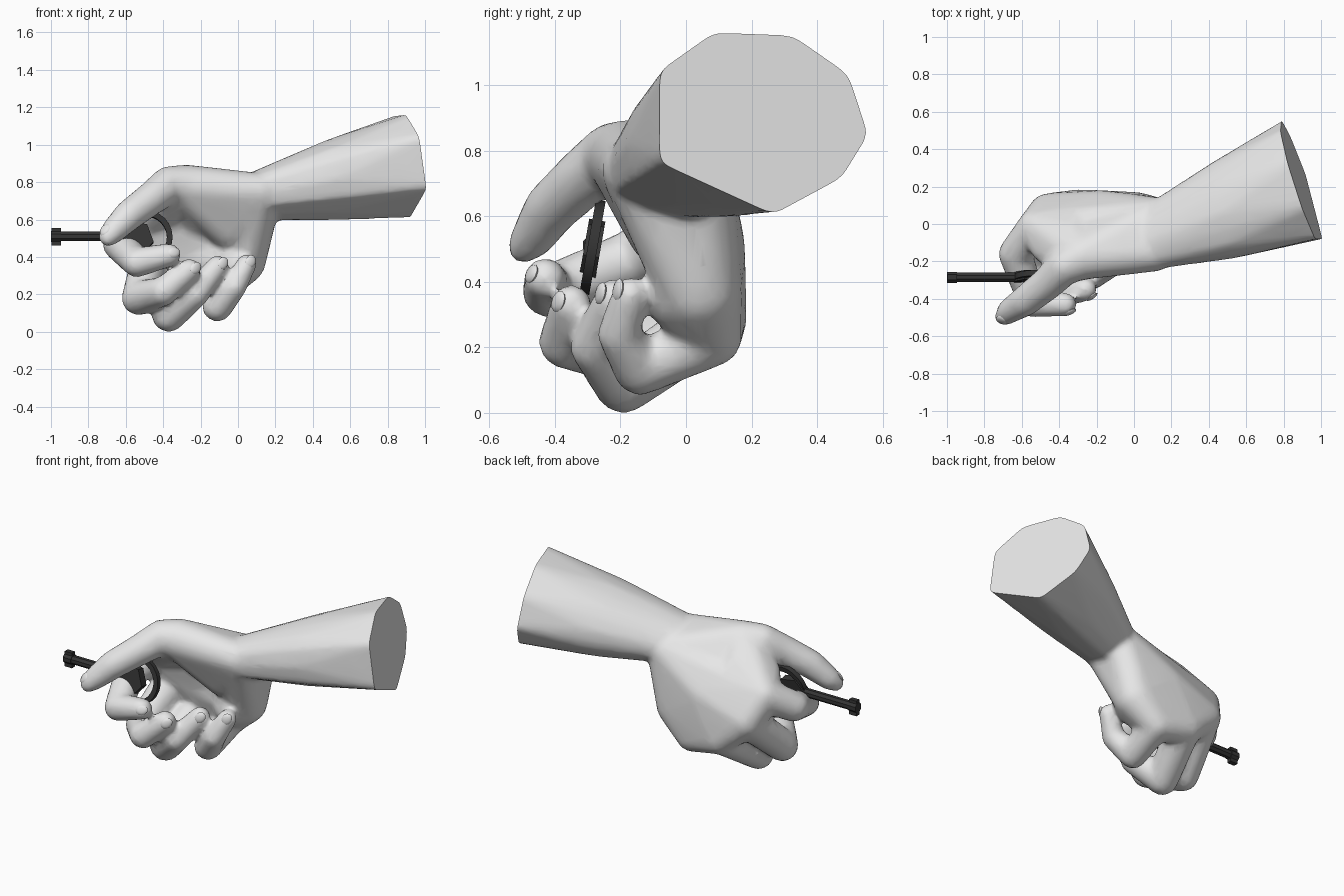
import bpy, bmesh, math
from mathutils import Vector, Matrix

if "Cube" in bpy.data.objects:
    bpy.data.objects.remove(bpy.data.objects["Cube"])


def material(name, c):
    m = bpy.data.materials.new(name)
    m.diffuse_color = (c[0], c[1], c[2], 1)
    m.use_nodes = True
    m.node_tree.nodes["Principled BSDF"].inputs["Base Color"].default_value = m.diffuse_color
    return m


SKIN = material("pale grey", (0.8, 0.8, 0.8))
DARK = material("dark metal", (0.035, 0.035, 0.035))

ball = bmesh.new()
bmesh.ops.create_icosphere(ball, subdivisions=3, radius=1)
DIRS = [v.co.copy() for v in ball.verts]
ball.free()


def make_object(name, bm, mat, angle=40):
    me = bpy.data.meshes.new(name)
    bm.to_mesh(me)
    bm.free()
    ob = bpy.data.objects.new(name, me)
    bpy.context.collection.objects.link(ob)
    me.materials.append(mat)
    bpy.ops.object.select_all(action='DESELECT')
    ob.select_set(True)
    bpy.context.view_layer.objects.active = ob
    bpy.ops.object.shade_smooth_by_angle(angle=math.radians(angle))
    return ob


body = bmesh.new()


def add_hull(points):
    """Add the convex hull of a point cloud to the body."""
    bm = bmesh.new()
    for p in points:
        bm.verts.new(p)
    bmesh.ops.convex_hull(bm, input=bm.verts[:])
    bmesh.ops.delete(bm, geom=[v for v in bm.verts if not v.link_faces], context='VERTS')
    bmesh.ops.recalc_face_normals(bm, faces=bm.faces[:])
    me = bpy.data.meshes.new("temp")
    bm.to_mesh(me)
    bm.free()
    body.from_mesh(me)
    bpy.data.meshes.remove(me)


def blob(*balls):
    """Hull around balls given as (x, y, z, radius)."""
    add_hull([Vector(b[:3]) + d * b[3] for b in balls for d in DIRS])


def chain(*balls):
    for a, b in zip(balls, balls[1:]):
        blob(a, b)


# palm: wrist, heel, knuckles and the back of the hand
wrist_in, wrist_out = (.11, -.15, .745, .105), (.11, .03, .69, .115)
heel = (.02, .04, .38, .13)
back = (-.17, .065, .52, .115)
k1, k2 = (-.525, -.02, .565, .10), (-.46, .06, .42, .105)
k3, k4 = (-.30, .085, .28, .10), (-.10, .08, .23, .09)
thumb0 = (-.28, -.18, .775, .12)
web = (-.33, -.06, .68, .10)
blob(wrist_in, wrist_out, back, thumb0)
blob(wrist_out, back, k1, k2, k3, k4)
blob(wrist_in, wrist_out, back, heel)
blob(back, k1, k2, web)
blob(back, k2, k3, heel)
blob(back, k3, k4, heel)
blob(wrist_in, thumb0, (-.05, -.06, .56, .12))
blob(thumb0, web, k1, (-.47, -.14, .65, .075))
blob(heel, (-.02, -.02, .36, .11), k4, wrist_out)

# thumb and four curled fingers
chain(thumb0, (-.37, -.225, .785, .10), (-.46, -.315, .715, .09), (-.58, -.41, .625, .083),
      (-.665, -.465, .54, .068), (-.695, -.495, .505, .05))
chain(k1, (-.635, -.16, .47, .09), (-.54, -.42, .37, .08), (-.37, -.43, .41, .064))
chain(k2, (-.53, -.20, .18, .093), (-.40, -.37, .215, .08), (-.26, -.35, .33, .063))
chain(k3, (-.37, -.19, .09, .092), (-.23, -.28, .20, .074), (-.11, -.22, .35, .06))
chain(k4, (-.11, -.14, .135, .082), (-.02, -.205, .24, .066), (.045, -.17, .36, .056))

# forearm running past its slanted cut, rounder towards the wrist
CUT = Vector((1, .325, .14))
rim = [(-.075, 1.04), (.09, 1.155), (.325, 1.145), (.49, 1.03),
       (.55, .85), (.47, .72), (.265, .61), (-.075, .765)]
arm = []
for i, (y, z) in enumerate(rim):
    y2, z2 = rim[(i + 1) % 8]
    for (py, pz, swell) in ((y, z, 0), ((y + y2) / 2, (z + z2) / 2, .07)):
        end = Vector((1.088 - .325 * py - .14 * pz, py, pz))
        dy, dz = py - .235, pz - .88
        start = Vector((.05, -.075 + dy * .53 * (1 + swell), .715 + dz * .45 * (1 + swell)))
        mid = start.lerp(end, .5) + Vector((0, dy, dz)) * (.03 + swell * .7)
        arm += [start, mid, start.lerp(end, 1.12)]
add_hull(arm)

# fuse the parts into one skin
raw = make_object("raw_hand", body, SKIN)
mod = raw.modifiers.new("fuse", 'REMESH')
mod.mode = 'VOXEL'
mod.voxel_size = .014
mod = raw.modifiers.new("soften", 'SMOOTH')
mod.factor = .5
mod.iterations = 14
mod = raw.modifiers.new("reduce", 'DECIMATE')
mod.ratio = .15
dg = bpy.context.evaluated_depsgraph_get()
skin = bpy.data.meshes.new_from_object(raw.evaluated_get(dg))
bpy.data.objects.remove(raw)
hand = bmesh.new()
hand.from_mesh(skin)
bpy.data.meshes.remove(skin)
bmesh.ops.bisect_plane(hand, geom=hand.verts[:] + hand.edges[:] + hand.faces[:],
                       plane_co=(1.088, 0, 0), plane_no=CUT, clear_outer=True)
bmesh.ops.holes_fill(hand, edges=[e for e in hand.edges if e.is_boundary], sides=0)
make_object("hand_and_forearm", hand, SKIN, 55)

# fingernails: flat ovals on the fingertips (centre, outward normal, length axis)
nails = bmesh.new()
for c, n, d, r in [((-.69, -.48, .525), (-.45, -.75, .48), (-.6, -.3, -.7), .055),
                   ((-.36, -.43, .41), (.35, -.85, .3), (.9, 0, .25), .06),
                   ((-.25, -.35, .335), (.5, -.8, .1), (.75, .1, .6), .06),
                   ((-.10, -.22, .36), (.4, -.9, .1), (.6, .25, .8), .057),
                   ((.05, -.17, .37), (.4, -.9, .1), (.4, .2, .85), .053)]:
    n, d = Vector(n).normalized(), Vector(d)
    d = (d - n * d.dot(n)).normalized()
    rot = Matrix((d, n.cross(d), n)).transposed().to_4x4()
    bmesh.ops.create_uvsphere(nails, u_segments=12, v_segments=6, radius=1,
                              matrix=Matrix.Translation(Vector(c) + n * r * .78) @ rot
                              @ Matrix.Diagonal((.038, .03, .012, 1)))
make_object("fingernails", nails, SKIN)


def rod(bm, x0, x1, r, sides=8, y=-.285, z=.51):
    bmesh.ops.create_cone(bm, cap_ends=True, segments=sides, radius1=r, radius2=r, depth=x1 - x0,
                          matrix=Matrix.Translation(((x0 + x1) / 2, y, z))
                          @ Matrix.Rotation(math.pi / 2, 4, 'Y')
                          @ Matrix.Rotation(math.pi / sides, 4, 'Z'))


# thin metal shaft with a blocky tip
shaft = bmesh.new()
rod(shaft, -.97, -.6, .027)
make_object("metal_shaft", shaft, DARK, 30)
tip = bmesh.new()
rod(tip, -1, -.945, .032)
bmesh.ops.create_cube(tip, size=1, matrix=Matrix.Translation((-.972, -.285, .508))
                      @ Matrix.Diagonal((.05, .03, .095, 1)))
make_object("shaft_tip", tip, DARK, 30)

# six-sided plate and ring held between thumb and finger
TILT = Matrix.Translation((-.495, -.285, .505)) @ Matrix.Rotation(math.radians(80), 4, 'X')
plate = bmesh.new()
bmesh.ops.create_cone(plate, cap_ends=True, segments=6, radius1=.1, radius2=.1, depth=.05,
                      matrix=TILT @ Matrix.Translation((-.055, -.01, 0))
                      @ Matrix.Rotation(math.radians(20), 4, 'Z'))
make_object("grip_plate", plate, DARK, 30)
ring = bmesh.new()
loops = []
for i in range(24):
    a = 2 * math.pi * i / 24
    loops.append([ring.verts.new(TILT @ Vector((math.cos(a) * r, math.sin(a) * r, h)))
                  for r, h in ((.115, -.015), (.145, -.015), (.145, .015), (.115, .015))])
for i in range(24):
    p, q = loops[i], loops[(i + 1) % 24]
    for j in range(4):
        k = (j + 1) % 4
        ring.faces.new((p[j], p[k], q[k], q[j]))
bmesh.ops.recalc_face_normals(ring, faces=ring.faces[:])
make_object("grip_ring", ring, DARK, 30)
